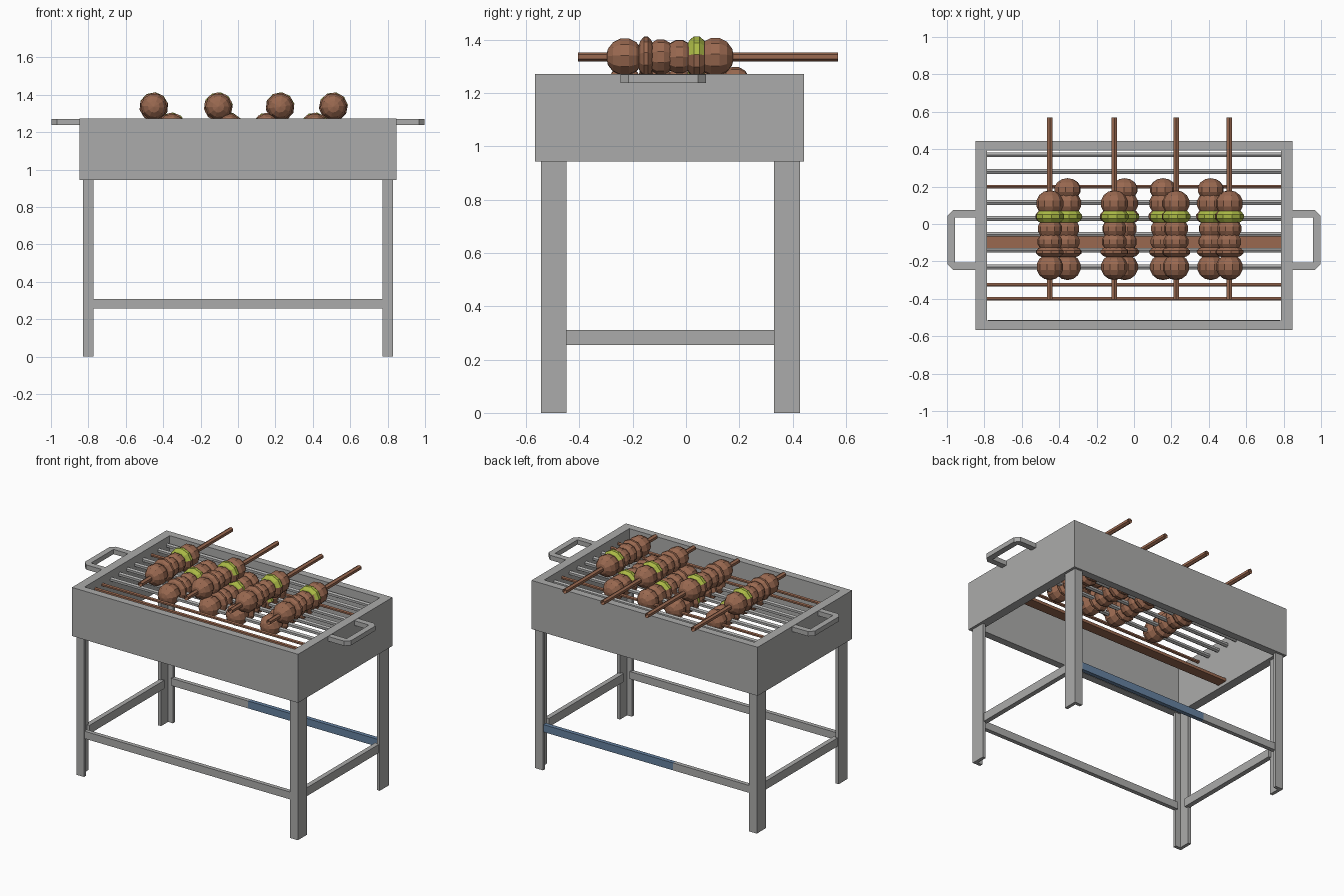
import bpy, bmesh, math, random
from mathutils import Matrix, Vector

if "Cube" in bpy.data.objects:
    bpy.data.objects.remove(bpy.data.objects["Cube"])

random.seed(4)


def material(name, col):
    m = bpy.data.materials.new(name)
    m.diffuse_color = (*col, 1)
    m.use_nodes = True
    m.node_tree.nodes["Principled BSDF"].inputs["Base Color"].default_value = m.diffuse_color
    return m


STEEL = material("grey steel", (0.41, 0.41, 0.405))
MEAT = material("grilled brown", (0.32, 0.14, 0.08))
GREEN = material("pepper green", (0.40, 0.48, 0.06))
BLUE = material("blue steel", (0.13, 0.22, 0.35))


def finish(name, bm, *mats):
    bmesh.ops.recalc_face_normals(bm, faces=bm.faces)
    me = bpy.data.meshes.new(name)
    bm.to_mesh(me)
    bm.free()
    ob = bpy.data.objects.new(name, me)
    for m in mats:
        me.materials.append(m)
    bpy.context.collection.objects.link(ob)
    return ob


def prism(name, outline, z0, z1, mat, inner=None):
    """Extrude an outline upward; an inner loop of equal length makes a ring."""
    bm = bmesh.new()
    n = len(outline)
    loops = [[bm.verts.new((x, y, z)) for x, y in pts]
             for pts in ([outline, inner] if inner else [outline]) for z in (z0, z1)]
    for k in range(0, len(loops), 2):
        for i in range(n):
            j = (i + 1) % n
            bm.faces.new((loops[k][i], loops[k][j], loops[k + 1][j], loops[k + 1][i]))
    for lev in (0, 1):
        if inner:
            for i in range(n):
                j = (i + 1) % n
                bm.faces.new((loops[lev][i], loops[lev][j], loops[2 + lev][j], loops[2 + lev][i]))
        else:
            bm.faces.new(loops[lev])
    return finish(name, bm, mat)


def rect(x0, x1, y0, y1):
    return [(x0, y0), (x1, y0), (x1, y1), (x0, y1)]


def box(name, x0, x1, y0, y1, z0, z1, mat):
    return prism(name, rect(x0, x1, y0, y1), z0, z1, mat)


def rod(bm, p, q, r, sides=6, caps=True):
    p, q = Vector(p), Vector(q)
    rot = (q - p).to_track_quat('Z', 'Y').to_matrix().to_4x4()
    bmesh.ops.create_cone(bm, cap_ends=caps, segments=sides, radius1=r, radius2=r,
                          depth=(q - p).length, matrix=Matrix.Translation((p + q) / 2) @ rot)


# fire box walls, open at top and bottom
X, Y0, Y1 = 0.847, -0.567, 0.443
prism("fire_box", rect(-X, X, Y0, Y1), 0.943, 1.272, STEEL,
      rect(-X + 0.06, X - 0.06, Y0 + 0.05, Y1 - 0.05))

# angle-iron legs, corner of the L pointing outward
for sx, side in ((-1, "left"), (1, "right")):
    for yo, sy, end in ((-0.545, 1, "front"), (0.428, -1, "back")):
        t, xo = 0.022, 0.83
        ell = [(xo, 0), (xo - 0.058, 0), (xo - 0.058, t), (xo - t, t), (xo - t, 0.097), (xo, 0.097)]
        prism(f"{end}_{side}_leg", [(sx * x, yo + sy * y) for x, y in ell], 0, 0.945, STEEL)
    # side brace
    xs = sorted((sx * 0.79, sx * 0.822))
    box(f"{side}_brace", *xs, -0.46, 0.34, 0.255, 0.312, STEEL)

    # carrying handle: rounded U
    a, b, w, c = 0.84, 0.997, 0.04, 0.03
    u = [(a, -0.245), (b - c, -0.245), (b, -0.245 + c), (b, 0.075 - c), (b - c, 0.075), (a, 0.075),
         (a, 0.075 - w), (b - w, 0.075 - w), (b - w, -0.245 + w), (a, -0.245 + w)]
    prism(f"{side}_handle", [(sx * x, y) for x, y in u], 1.238, 1.27, STEEL)

# long braces, the back one partly blue
box("front_brace", -0.78, 0.78, -0.54, -0.512, 0.258, 0.308, STEEL)
box("back_brace_left", -0.78, -0.2, 0.395, 0.423, 0.258, 0.308, STEEL)
box("back_brace_right", -0.2, 0.78, 0.395, 0.423, 0.258, 0.308, BLUE)

# grate bars, some of them rusty
for i, (y, mat) in enumerate(((-0.40, MEAT), (-0.325, MEAT), (-0.23, STEEL), (-0.14, STEEL),
                              (-0.055, STEEL), (0.03, STEEL), (0.115, STEEL), (0.20, MEAT),
                              (0.28, STEEL), (0.37, STEEL))):
    bm = bmesh.new()
    rod(bm, (-0.79, y, 1.215), (0.79, y, 1.215), 0.011 if mat == MEAT else 0.015)
    finish(f"grate_bar_{i + 1}", bm, mat)

# rusty slat low in the fire box
box("rusty_slat", -0.79, 0.79, -0.135, -0.065, 0.965, 0.985, MEAT)

# skewers: (offset along y, half length, radius, is pepper)
PIECES = ((0.11, 0.07, 0.074, 0), (0.04, 0.045, 0.08, 1), (-0.025, 0.058, 0.066, 0),
          (-0.095, 0.055, 0.068, 0), (-0.15, 0.034, 0.078, 0), (-0.23, 0.07, 0.072, 0))


def skewer(name, x, z, y0, y1, pieces):
    bm = bmesh.new()
    rod(bm, (x, y0, z), (x, y1, z), 0.017, 6, caps=False)
    for y, half, r, pepper in pieces:
        old = set(bm.faces)
        m = (Matrix.Translation((x, y, z)) @ Matrix.Diagonal((r, half, r, 1))
             @ Matrix.Rotation(random.uniform(0, 1), 4, 'Y') @ Matrix.Rotation(math.pi / 2, 4, 'X'))
        bmesh.ops.create_uvsphere(bm, u_segments=10, v_segments=7, radius=1, matrix=m)
        # only the upper side of a pepper slice stays green
        for f in bm.faces:
            if f not in old and pepper and f.calc_center_median().z > z + 0.022:
                f.material_index = 1
    finish(name, bm, MEAT, GREEN)


for i, x in enumerate((-0.45, -0.105, 0.225, 0.51)):
    skewer(f"upper_skewer_{i + 1}", x, 1.336, -0.405, 0.57, PIECES)
for i, x in enumerate((-0.355, -0.05, 0.155, 0.41)):
    skewer(f"lower_skewer_{i + 1}", x, 1.228, -0.27, 0.2, PIECES + ((0.185, 0.06, 0.072, 0),))
